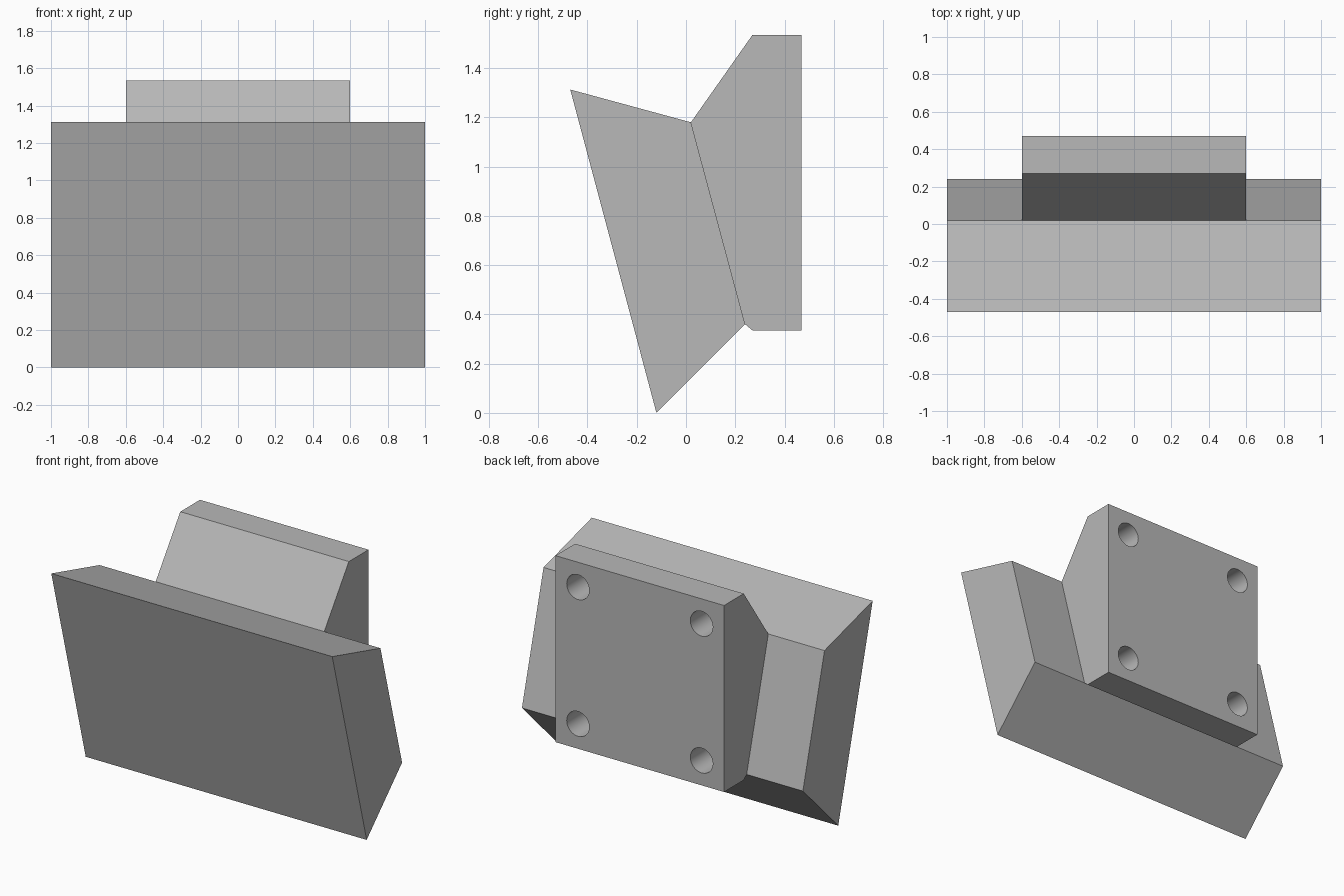
import bpy
import bmesh
import math

cube = bpy.data.objects.get("Cube")
if cube:
    bpy.data.objects.remove(cube, do_unlink=True)

GREY = (0.48, 0.48, 0.48, 1.0)
grey = bpy.data.materials.new("plain grey")
grey.use_nodes = True
grey.diffuse_color = GREY
grey.node_tree.nodes["Principled BSDF"].inputs["Base Color"].default_value = GREY


def extrude_profile(name, profile, half_width):
    """Sweep a (y, z) side profile symmetrically along x."""
    bm = bmesh.new()
    face = bm.faces.new([bm.verts.new((-half_width, y, z)) for y, z in profile])
    swept = bmesh.ops.extrude_face_region(bm, geom=[face])
    verts = [g for g in swept["geom"] if isinstance(g, bmesh.types.BMVert)]
    bmesh.ops.translate(bm, verts=verts, vec=(2 * half_width, 0, 0))
    bmesh.ops.recalc_face_normals(bm, faces=bm.faces)
    mesh = bpy.data.meshes.new(name)
    bm.to_mesh(mesh)
    bm.free()
    mesh.materials.append(grey)
    obj = bpy.data.objects.new(name, mesh)
    bpy.context.collection.objects.link(obj)
    return obj


# Shared seam between the tilted front block and the mount
SEAM_TOP, SEAM_BOTTOM = (0.02, 1.18), (0.24, 0.36)
BACK, TOP, BOTTOM = 0.47, 1.535, 0.335

# Wide tilted front block
extrude_profile("front_block", [(-0.47, 1.313), SEAM_TOP, SEAM_BOTTOM, (-0.12, 0)], 1.0)

# Narrower wall mount behind it
mount = extrude_profile("rear_mount", [
    SEAM_TOP, (0.27, TOP), (BACK, TOP), (BACK, BOTTOM), (0.27, BOTTOM), SEAM_BOTTOM], 0.6)

# Four blind screw holes, one near each corner of the back face
HOLE_DEPTH, INSET = 0.2, 0.16
for x in (-0.6 + INSET, 0.6 - INSET):
    for z in (BOTTOM + INSET, TOP - INSET):
        bpy.ops.mesh.primitive_cylinder_add(
            vertices=48, radius=0.08, depth=2 * HOLE_DEPTH,
            location=(x, BACK, z), rotation=(math.pi / 2, 0, 0))
        cutter = bpy.context.object
        cutter.name = "hole_cutter"
        cutter.hide_render = True
        cutter.data.materials.append(grey)
        cut = mount.modifiers.new("screw_hole", 'BOOLEAN')
        cut.operation = 'DIFFERENCE'
        cut.solver = 'EXACT'
        cut.object = cutter
        bpy.context.view_layer.objects.active = mount
        bpy.ops.object.modifier_apply(modifier=cut.name)
        bpy.data.objects.remove(cutter, do_unlink=True)

# Smooth hole walls, crisp edges elsewhere
bpy.ops.object.select_all(action='DESELECT')
mount.select_set(True)
bpy.context.view_layer.objects.active = mount
bpy.ops.object.shade_smooth_by_angle(angle=math.radians(20))
